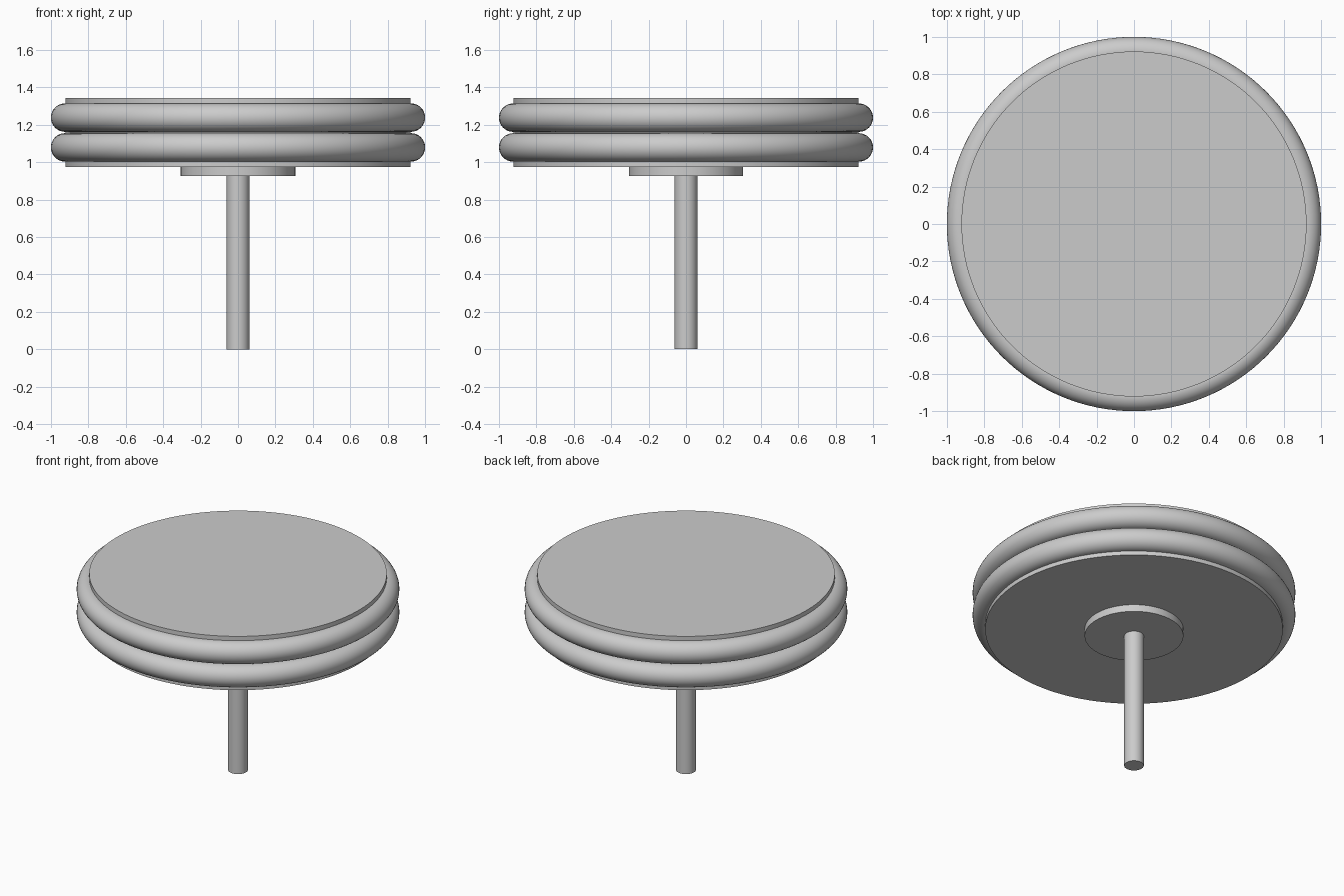
import bpy
import math

cube = bpy.data.objects.get("Cube")
if cube:
    bpy.data.objects.remove(cube, do_unlink=True)

GREY = (0.6, 0.6, 0.6, 1.0)
grey = bpy.data.materials.new("plain grey")
grey.use_nodes = True
grey.diffuse_color = GREY
grey.node_tree.nodes["Principled BSDF"].inputs["Base Color"].default_value = GREY


def finish(name):
    obj = bpy.context.object
    obj.name = name
    obj.data.materials.append(grey)
    bpy.ops.object.shade_smooth_by_angle(angle=math.radians(35))


def disc(name, radius, bottom, top, sides):
    bpy.ops.mesh.primitive_cylinder_add(
        vertices=sides, radius=radius, depth=top - bottom,
        location=(0, 0, (bottom + top) / 2))
    finish(name)


def ring(name, height):
    tube = 0.076
    bpy.ops.mesh.primitive_torus_add(
        major_radius=1 - tube, minor_radius=tube,
        major_segments=128, minor_segments=32, location=(0, 0, height))
    finish(name)


# Round seat core with its two bulging rims
disc("seat_core", 0.922, 0.975, 1.343, 128)
ring("upper_rim", 1.238)
ring("lower_rim", 1.079)

# Mounting plate and central post
disc("mounting_plate", 0.306, 0.927, 0.975, 96)
disc("post", 0.061, 0, 0.927, 48)
